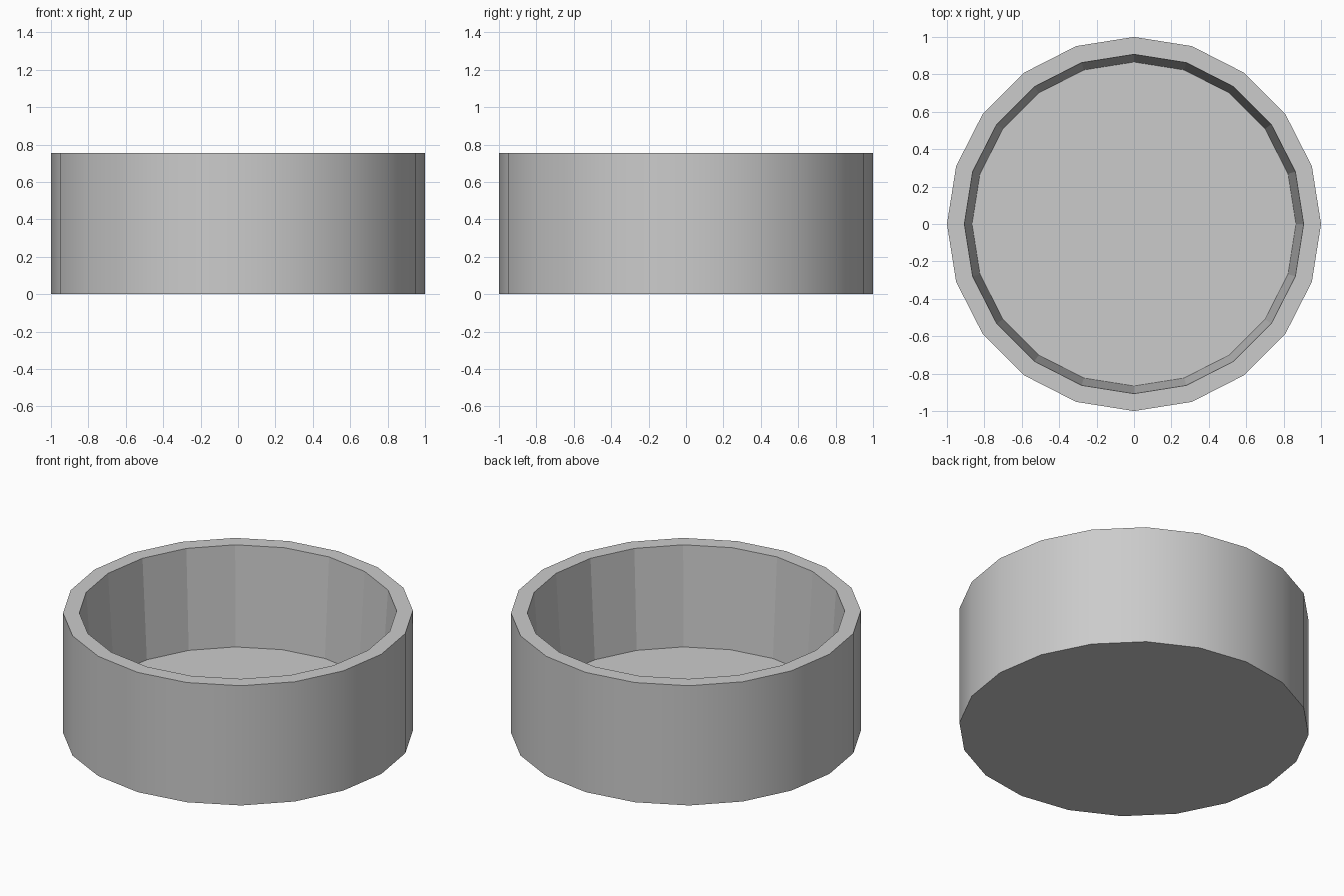
import bpy, bmesh
from math import sin, cos, tau

if "Cube" in bpy.data.objects:
    bpy.data.objects.remove(bpy.data.objects["Cube"])

SIDES = 20
# Cross-section (radius, height): base edge, outer rim, inner rim, floor edge
PROFILE = [(1.0, 0.0), (1.0, 0.755), (0.907, 0.755), (0.866, 0.13)]

bm = bmesh.new()
rings = [[bm.verts.new((r * cos(tau * i / SIDES), r * sin(tau * i / SIDES), z))
          for i in range(SIDES)] for r, z in PROFILE]

# Outer wall, rim and tapered inner wall
for n, (a, b) in enumerate(zip(rings, rings[1:])):
    for i in range(SIDES):
        j = (i + 1) % SIDES
        face = bm.faces.new((a[i], a[j], b[j], b[i]))
        face.smooth = n == 0  # only the outside is smooth shaded

# Underside and inside floor
bm.faces.new(rings[0][::-1])
bm.faces.new(rings[-1])

# Keep the rim and base edges crisp
for e in bm.edges:
    if not all(f.smooth for f in e.link_faces):
        e.smooth = False

mesh = bpy.data.meshes.new("round_bowl")
bm.to_mesh(mesh)
bm.free()
bowl = bpy.data.objects.new("round_bowl", mesh)
bpy.context.collection.objects.link(bowl)
